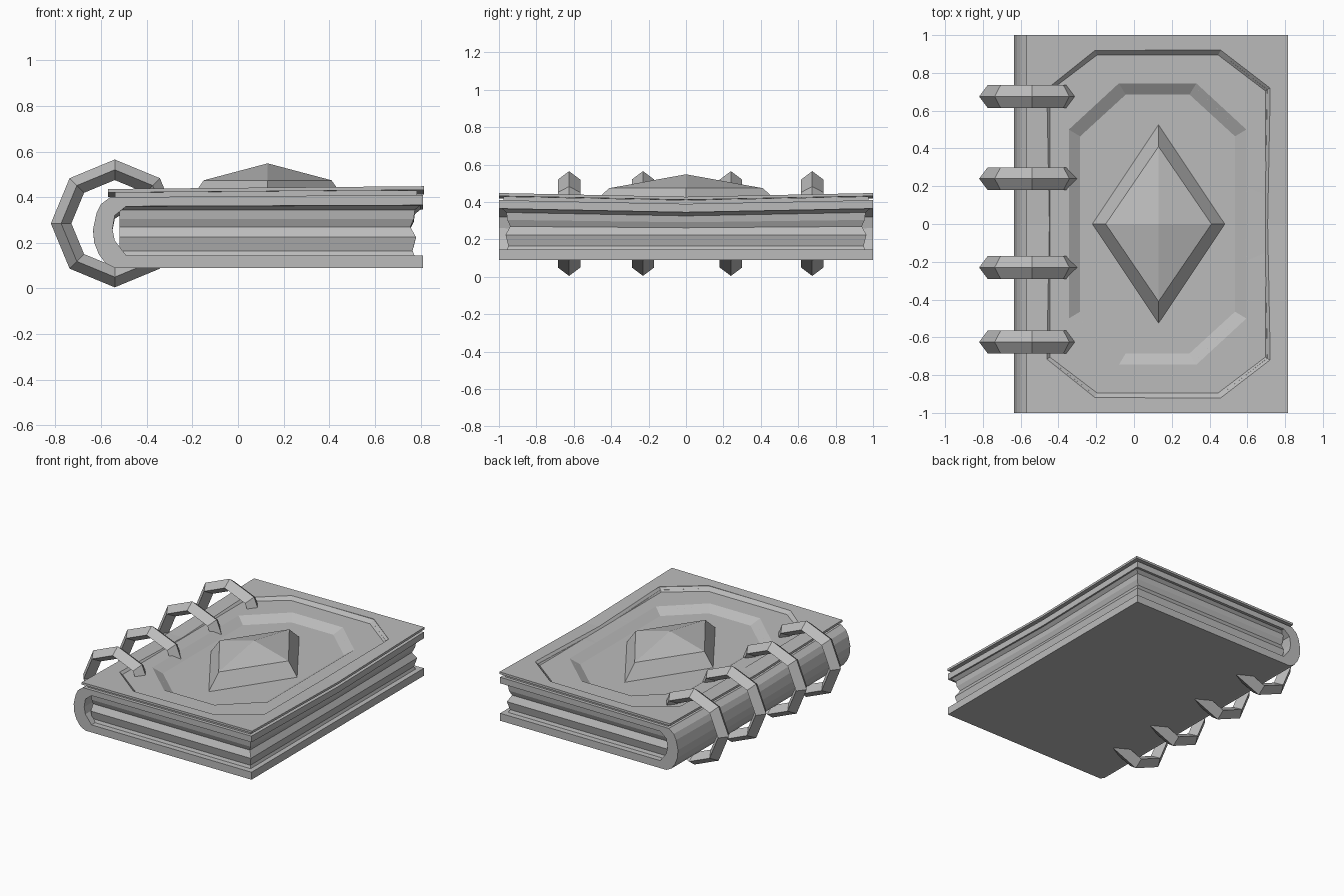
import bpy, bmesh, math
from mathutils import Vector

if "Cube" in bpy.data.objects:
    bpy.data.objects.remove(bpy.data.objects["Cube"], do_unlink=True)

grey = bpy.data.materials.new("plain_grey")
grey.use_nodes = True
grey.diffuse_color = (0.5, 0.5, 0.5, 1)
grey.node_tree.nodes["Principled BSDF"].inputs["Base Color"].default_value = (0.5, 0.5, 0.5, 1)


def add(name, bm):
    bmesh.ops.recalc_face_normals(bm, faces=bm.faces)
    me = bpy.data.meshes.new(name)
    bm.to_mesh(me)
    bm.free()
    me.materials.append(grey)
    ob = bpy.data.objects.new(name, me)
    bpy.context.collection.objects.link(ob)
    return ob


def loft(name, loops):
    """Closed solid through a list of equal-length point loops."""
    bm = bmesh.new()
    rings = [[bm.verts.new(p) for p in loop] for loop in loops]
    n = len(rings[0])
    for a, b in zip(rings, rings[1:]):
        for i in range(n):
            j = (i + 1) % n
            bm.faces.new((a[i], a[j], b[j], b[i]))
    bm.faces.new(rings[0])
    bm.faces.new(rings[-1])
    return add(name, bm)


def sag(y, z):
    """Upper layers dip a little toward the middle of the length."""
    return z - 0.02 * (1 - abs(y)) * min(1, max(0, (z - 0.22) / 0.13))


def extrude(name, profile, half):
    return loft(name, [[(x, y, sag(y, z)) for x, z in profile] for y in (-half, 0, half)])


def rect(x0, x1, z0, z1, tilt=0):
    return [(x0, z0), (x1, z0 + tilt), (x1, z1 + tilt), (x0, z1)]


# Wrapped cover: bottom board, rounded spine and lower top board
outer = [(0.81, 0.09), (-0.54, 0.09), (-0.58, 0.11), (-0.61, 0.15), (-0.63, 0.2),
         (-0.635, 0.26), (-0.62, 0.33), (-0.6, 0.37), (-0.56, 0.4), (0.81, 0.41)]
inner = [(0.81, 0.365), (-0.49, 0.36), (-0.54, 0.32), (-0.55, 0.26), (-0.54, 0.21),
         (-0.49, 0.145), (0.81, 0.145)]
cover = extrude("cover", outer + inner, 1)
filler = extrude("cover_filler", rect(-0.54, 0.785, 0.39, 0.43), 0.975)
board = extrude("top_board", rect(-0.57, 0.815, 0.42, 0.436, 0.012), 1)

# Page block: inset layers, dipping toward the middle
layers = [(0.14, 0.04), (0.165, 0.05), (0.225, 0.035), (0.27, 0.06), (0.305, 0.045),
          (0.345, 0.04), (0.37, 0.01)]


def page_loop(z, d):
    x0, x1, y1 = -0.52, 0.815 - d, 1 - d
    pts = [(x0, -y1), (x1, -y1), (x1, 0), (x1, y1), (x0, y1), (x0, 0)]
    return [(x, y, sag(y, z)) for x, y in pts]


loft("pages", [page_loop(z, d) for z, d in layers])


# Two stepped octagonal recesses in the top
def octagon(x0, x1, y1, cx, cy, z, d=0):
    x0, x1, y1 = x0 + d, x1 - d, y1 - d
    k = d * 0.4
    cx, cy = cx - k, cy - k
    pts = [(x0 + cx, y1), (x1 - cx, y1), (x1, y1 - cy), (x1, cy - y1),
           (x1 - cx, -y1), (x0 + cx, -y1), (x0, cy - y1), (x0, y1 - cy)]
    return [(x, y, z) for x, y in pts]


def frustum(name, shape, z_rim, z_floor, width):
    loops = [octagon(*shape, z_floor, width), octagon(*shape, z_rim), octagon(*shape, 0.6)]
    ob = loft(name, loops)
    ob.hide_render = True
    return ob


cutters = [frustum("outer_recess", (-0.47, 0.72, 0.92, 0.26, 0.2), 0.44, 0.414, 0.025),
           frustum("inner_recess", (-0.345, 0.595, 0.745, 0.265, 0.245), 0.414, 0.373, 0.06)]
for ob in (cover, filler, board):
    bpy.context.view_layer.objects.active = ob
    for c in cutters:
        mod = ob.modifiers.new("recess", 'BOOLEAN')
        mod.operation = 'DIFFERENCE'
        mod.solver = 'EXACT'
        mod.object = c
        bpy.ops.object.modifier_apply(modifier=mod.name)
for c in cutters:
    bpy.data.objects.remove(c, do_unlink=True)


# Faceted diamond boss
def diamond(w, l, z):
    return [(0.13 + w, 0, z), (0.13, l, z), (0.13 - w, 0, z), (0.13, -l, z)]


loft("diamond_boss", [diamond(0.36, 0.54, 0.36), diamond(0.28, 0.41, 0.474),
                      diamond(0.001, 0.001, 0.548)])

# Octagonal binding rings with a diamond cross-section
section = [(0.28, 0), (0.235, 0.06), (0.19, 0), (0.235, -0.06)]
for n, y in enumerate((-0.625, -0.23, 0.24, 0.675)):
    bm = bmesh.new()
    rings = []
    for i in range(8):
        a = i * math.pi / 4
        rings.append([bm.verts.new((-0.54 + r * math.cos(a), y + w, 0.285 + r * math.sin(a)))
                      for r, w in section])
    for i in range(8):
        a, b = rings[i], rings[(i + 1) % 8]
        for j in range(4):
            k = (j + 1) % 4
            bm.faces.new((a[j], a[k], b[k], b[j]))
    add(f"binding_ring_{n + 1}", bm)
